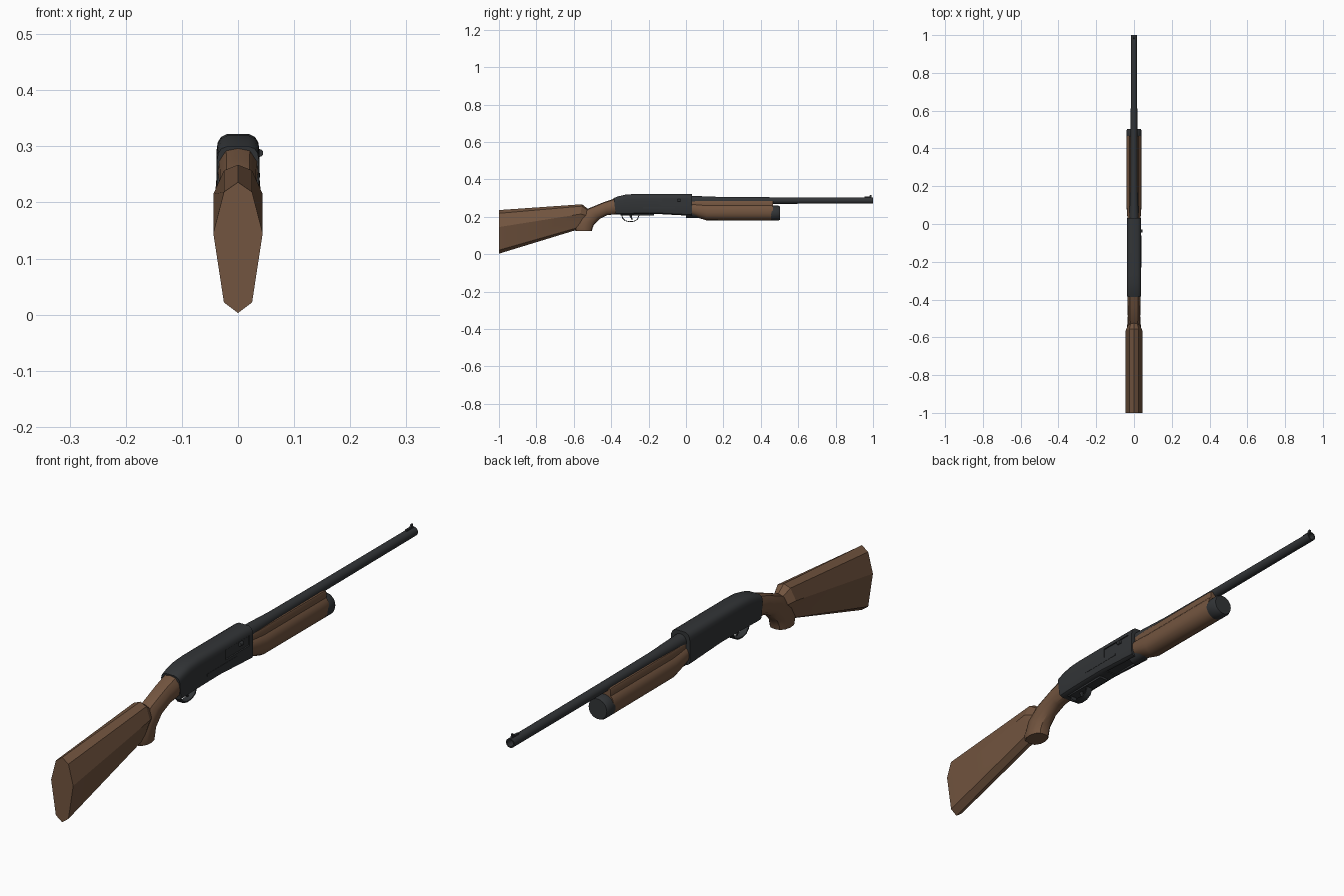
import bpy, bmesh, math
from math import radians, pi
from mathutils import Vector

cube = bpy.data.objects.get("Cube")
if cube:
    bpy.data.objects.remove(cube, do_unlink=True)


def material(name, rgb):
    m = bpy.data.materials.new(name)
    m.use_nodes = True
    m.diffuse_color = (*rgb, 1)
    m.node_tree.nodes["Principled BSDF"].inputs["Base Color"].default_value = (*rgb, 1)
    return m


wood = material("walnut", (0.17, 0.09, 0.05))
steel = material("dark_steel", (0.032, 0.035, 0.038))


def finish(name, bm, mat, angle=35):
    bmesh.ops.recalc_face_normals(bm, faces=bm.faces)
    mesh = bpy.data.meshes.new(name)
    bm.to_mesh(mesh)
    bm.free()
    ob = bpy.data.objects.new(name, mesh)
    bpy.context.collection.objects.link(ob)
    mesh.materials.append(mat)
    if angle:
        bpy.ops.object.select_all(action='DESELECT')
        ob.select_set(True)
        bpy.context.view_layer.objects.active = ob
        bpy.ops.object.shade_smooth_by_angle(angle=radians(angle))
    return ob


def loft(name, half, stations, mat, angle=35):
    """Sweep a mirrored half profile (width, height 0..1) between bottom and top (y, z) points."""
    ring = half + [(-u, v) for u, v in reversed(half) if u > 0]
    bm = bmesh.new()
    rings = []
    for bottom, top, width in stations:
        b, t = Vector((0, *bottom)), Vector((0, *top))
        rings.append([bm.verts.new(b.lerp(t, v) + Vector((u * width, 0, 0))) for u, v in ring])
    for a, b in zip(rings, rings[1:]):
        for i in range(len(ring)):
            j = (i + 1) % len(ring)
            bm.faces.new((a[i], a[j], b[j], b[i]))
    bm.faces.new(rings[0])
    bm.faces.new(rings[-1])
    return finish(name, bm, mat, angle)


def turned(name, profile, z, mat, sides=24, x=0):
    """Revolve (y, radius) points around an axis along y."""
    bm = bmesh.new()
    pts = [bm.verts.new((x, y, z + r)) for y, r in profile]
    edges = [bm.edges.new(p) for p in zip(pts, pts[1:])]
    bmesh.ops.spin(bm, geom=pts + edges, cent=(x, 0, z), axis=(0, 1, 0),
                   angle=2 * pi, steps=sides, use_merge=True)
    bmesh.ops.remove_doubles(bm, verts=bm.verts, dist=0.0001)
    return finish(name, bm, mat)


def box(name, lo, hi, mat):
    bm = bmesh.new()
    bmesh.ops.create_cube(bm, size=1)
    for v in bm.verts:
        v.co = [a + (c + 0.5) * (b - a) for a, b, c in zip(lo, hi, v.co)]
    return finish(name, bm, mat, 0)


def cut(target, cutter):
    mod = target.modifiers.new(cutter.name, 'BOOLEAN')
    mod.operation = 'DIFFERENCE'
    mod.object = cutter
    mod.solver = 'EXACT'
    cutter.hide_render = True
    cutter.hide_set(True)


# Shoulder stock with a faceted section
facet = [(0, 0), (0.57, 0.08), (1, 0.61), (0.57, 0.925), (0, 1)]
loft("stock", facet, [
    ((-1, 0.003), (-1, 0.236), 0.044),
    ((-0.575, 0.133), (-0.556, 0.267), 0.044),
    ((-0.545, 0.15), (-0.525, 0.243), 0.03),
], wood, 20)

# Pistol grip curving down from the receiver
oval = [(0, 0), (0.5, 0.04), (0.86, 0.2), (1, 0.45), (0.95, 0.72), (0.6, 0.95), (0, 1)]
loft("grip", oval, [
    ((-0.36, 0.215), (-0.36, 0.305), 0.036),
    ((-0.42, 0.209), (-0.44, 0.278), 0.034),
    ((-0.46, 0.19), (-0.525, 0.243), 0.033),
    ((-0.492, 0.158), (-0.575, 0.2), 0.035),
    ((-0.5, 0.138), (-0.595, 0.145), 0.038),
    ((-0.503, 0.124), (-0.59, 0.124), 0.036),
], wood)

# Receiver with rounded shoulders
body = [(0, 0), (0.7, 0), (0.92, 0.05), (1, 0.14), (1, 0.74),
        (0.95, 0.86), (0.8, 0.95), (0.5, 1), (0, 1)]
receiver = loft("receiver", body, [
    ((-0.375, 0.212), (-0.387, 0.3), 0.037),
    ((-0.35, 0.212), (-0.36, 0.31), 0.038),
    ((-0.31, 0.213), (-0.32, 0.319), 0.038),
    ((-0.26, 0.214), (-0.27, 0.322), 0.038),
    ((-0.15, 0.215), (-0.15, 0.322), 0.038),
    ((0.032, 0.205), (0.032, 0.322), 0.038),
], steel)
cut(receiver, box("ejection_port_cutter", (0.031, -0.125, 0.262), (0.06, 0.012, 0.298), steel))
cut(receiver, box("loading_port_cutter", (-0.02, -0.13, 0.19), (0.02, 0.005, 0.217), steel))
box("bolt", (0.015, -0.125, 0.264), (0.035, 0.01, 0.296), steel)
box("action_bar", (0.03, -0.23, 0.244), (0.039, -0.06, 0.252), steel)
turned("bolt_handle", [(-0.046, 0), (-0.046, 0.007), (-0.03, 0.007), (-0.03, 0)],
       0.288, steel, 12, 0.038)

# Barrel with a hollow muzzle and bead sight
turned("barrel", [(-0.02, 0), (-0.02, 0.025), (0.04, 0.0245), (0.19, 0.019), (0.45, 0.0175),
                  (1, 0.0165), (1, 0.012), (0.93, 0.012), (0.93, 0)], 0.287, steel)
box("sight_base", (-0.004, 0.955, 0.3), (0.004, 0.992, 0.308), steel)
sight = box("front_sight", (-0.003, 0.975, 0.303), (0.003, 0.992, 0.317), steel)
for v in sight.data.vertices:
    if v.co.z > 0.31 and v.co.y < 0.98:
        v.co.y += 0.01

# Magazine tube, cap and sliding fore-end
turned("magazine_tube", [(0, 0), (0, 0.027), (0.49, 0.027), (0.49, 0)], 0.221, steel)
turned("magazine_cap", [(0.455, 0), (0.455, 0.039), (0.463, 0.04), (0.494, 0.04),
                        (0.502, 0.036), (0.502, 0)], 0.22, steel, 32)
pump = [(0, 0), (0.38, 0.03), (0.7, 0.11), (0.92, 0.23), (1, 0.38), (0.98, 0.55),
        (0.86, 0.68), (0.68, 0.76), (0.68, 0.96), (0.62, 1), (0, 1)]
loft("fore_end", pump, [
    ((0.033, 0.206), (0.033, 0.285), 0.035),
    ((0.07, 0.193), (0.07, 0.285), 0.038),
    ((0.11, 0.181), (0.11, 0.285), 0.04),
    ((0.45, 0.18), (0.45, 0.285), 0.04),
    ((0.465, 0.182), (0.465, 0.283), 0.038),
], wood)

# Trigger plate, guard loop and trigger
box("trigger_plate", (-0.018, -0.35, 0.207), (0.018, -0.17, 0.22), steel)
guard_path = [(-0.345, 0.212), (-0.342, 0.193), (-0.328, 0.178), (-0.305, 0.172),
              (-0.278, 0.174), (-0.258, 0.185), (-0.247, 0.212)]
strip = [(0, 0), (1, 0), (1, 1), (0, 1)]
centre = Vector((-0.296, 0.212))
loft("trigger_guard", strip,
     [(p, tuple(Vector(p).lerp(centre, 0.1)), 0.012) for p in guard_path], steel, 50)
loft("trigger", strip, [
    ((-0.305, 0.212), (-0.29, 0.212), 0.004),
    ((-0.298, 0.197), (-0.288, 0.197), 0.004),
    ((-0.29, 0.184), (-0.285, 0.183), 0.003),
], steel, 40)
